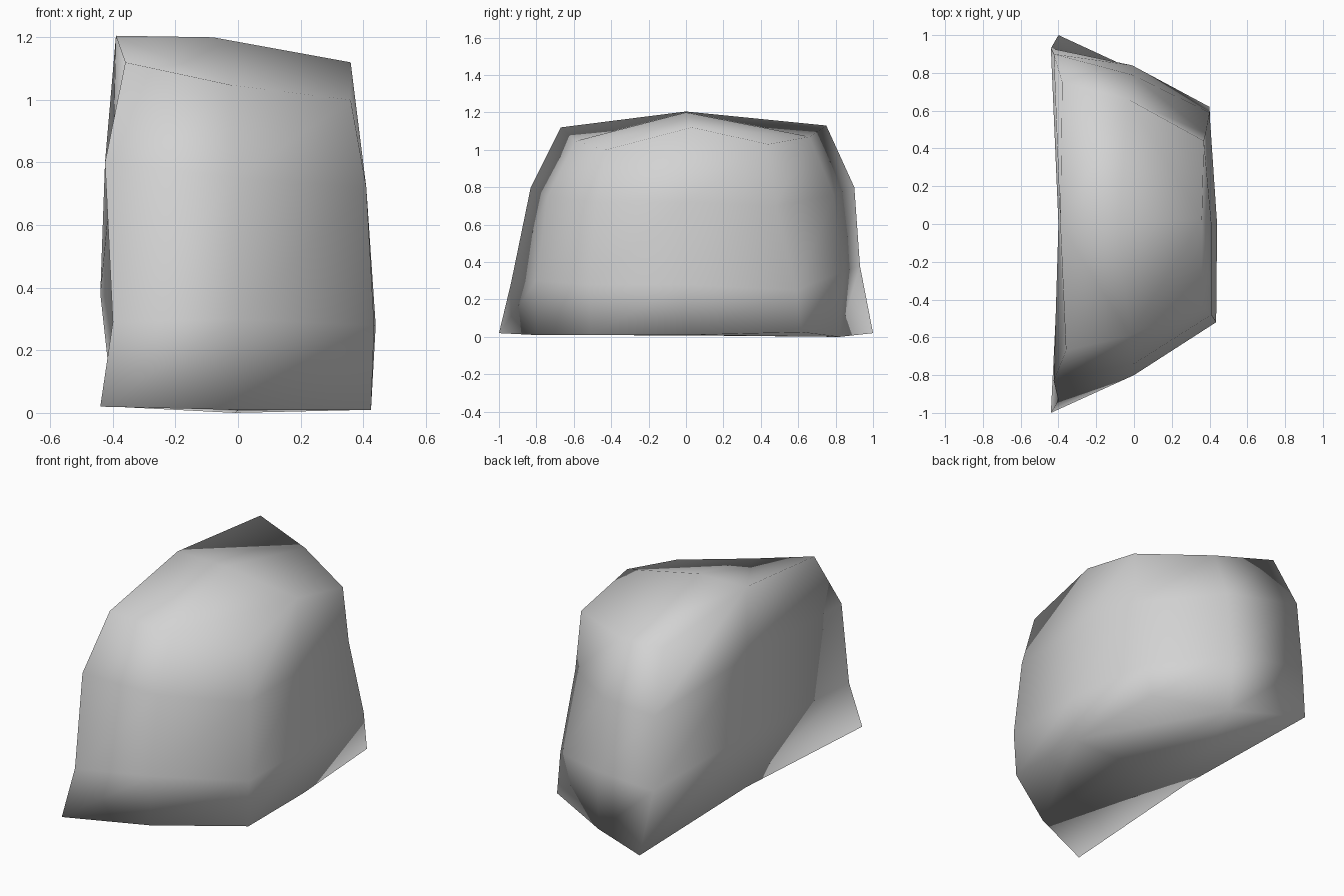
import bpy
import bmesh

if "Cube" in bpy.data.objects:
    bpy.data.objects.remove(bpy.data.objects["Cube"])

# Plain stone colour
stone = bpy.data.materials.new("stone_grey")
stone.diffuse_color = (0.65, 0.65, 0.65, 1)
stone.use_nodes = True
stone.node_tree.nodes["Principled BSDF"].inputs["Base Color"].default_value = stone.diffuse_color

# Vertical edge profiles around the boulder, each from the base to the top
columns = [
    [(-.44, -1.0, .02), (-.40, -.935, .29), (-.425, -.83, .8), (-.36, -.67, 1.12)],
    [(-.01, -.8, .01), (0, -.80, .3), (0, -.74, .75), (-.02, -.59, 1.047)],
    [(.425, -.51, .01), (.435, -.52, .28), (.41, -.48, .72), (.36, -.43, 1.0)],
    [(.425, 0, .01), (.44, 0, .28), (.41, 0, .72), (.36, .03, 1.12)],
    [(.40, .62, .025), (.40, .59, .25), (.38, .48, .70), (.37, .44, 1.03)],
    [(-.01, .82, 0), (-.01, .84, .35), (-.01, .79, .76), (-.03, .66, 1.07)],
    [(-.40, 1.0, .02), (-.44, .93, .38), (-.425, .9, .8), (-.38, .75, 1.13)],
    [(-.39, 0, .035), (-.40, 0, .35), (-.40, 0, .8), (-.39, 0, 1.205)],
]

bm = bmesh.new()
cols = [[bm.verts.new(p) for p in c] for c in columns]
n = len(cols)

# Side walls
for i in range(n):
    a, b = cols[i], cols[(i + 1) % n]
    for k in range(3):
        bm.faces.new((a[k], b[k], b[k + 1], a[k + 1]))


# Top and bottom caps: a centre point, with one triangle cut off at each corner
def cap(level, centre):
    c = bm.verts.new(centre)
    for i in range(0, n, 2):
        before, corner, after = (cols[j % n][level] for j in (i - 1, i, i + 1))
        bm.faces.new((before, corner, after))
        bm.faces.new((before, after, c))


cap(0, (0, 0, .008))
cap(3, (-.08, 0, 1.2))
bmesh.ops.recalc_face_normals(bm, faces=bm.faces)
for f in bm.faces:
    f.smooth = True

# Boulder object
mesh = bpy.data.meshes.new("boulder")
bm.to_mesh(mesh)
bm.free()
mesh.materials.append(stone)
boulder = bpy.data.objects.new("boulder", mesh)
bpy.context.collection.objects.link(boulder)
